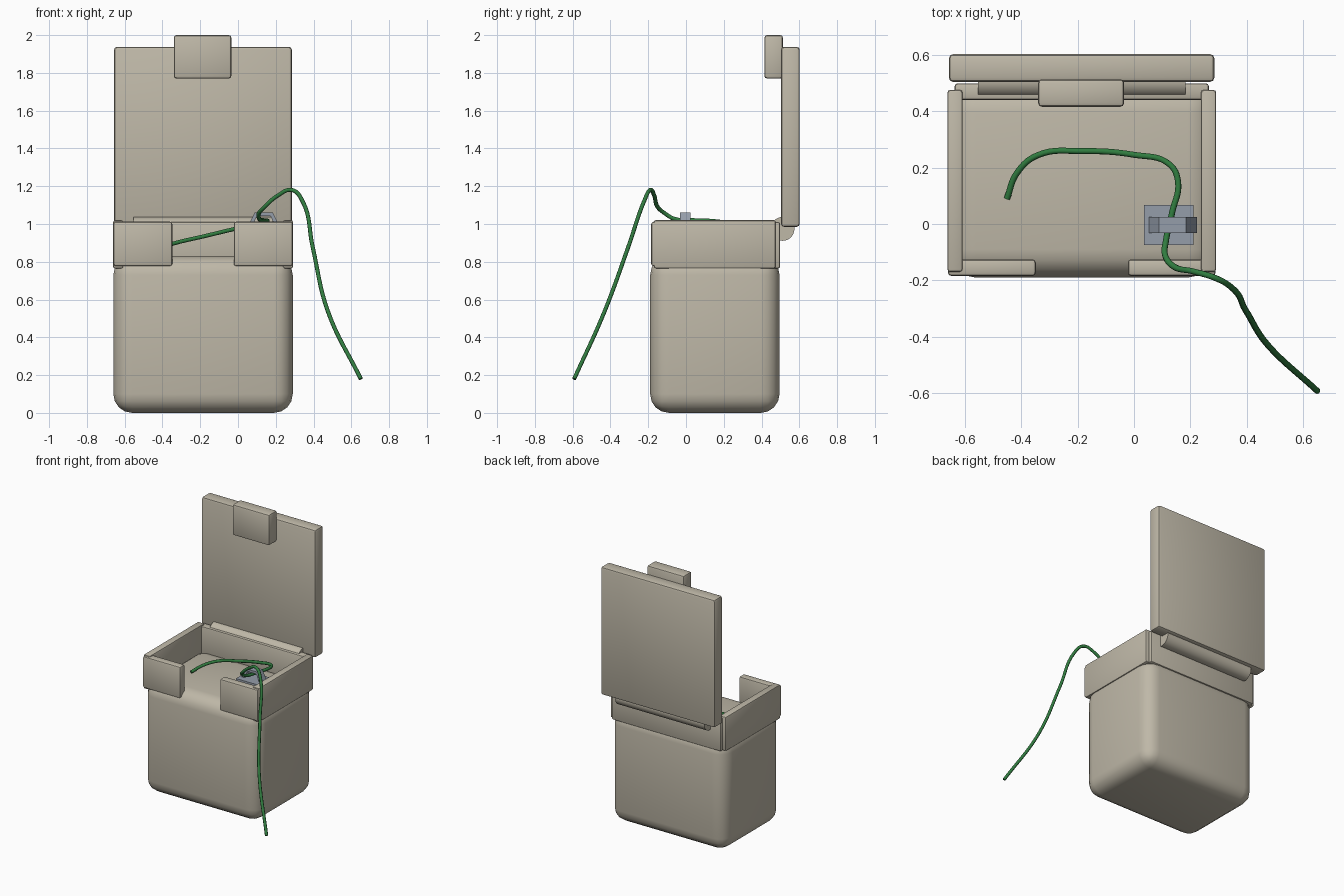
import bpy, bmesh
from math import radians, pi
from mathutils import Matrix

if "Cube" in bpy.data.objects:
    bpy.data.objects.remove(bpy.data.objects["Cube"])


def material(name, rgb):
    m = bpy.data.materials.new(name)
    m.diffuse_color = (*rgb, 1)
    m.use_nodes = True
    m.node_tree.nodes["Principled BSDF"].inputs["Base Color"].default_value = m.diffuse_color
    return m


BEIGE = material("beige", (0.52, 0.48, 0.39))
GREEN = material("green", (0.03, 0.20, 0.05))
STEEL = material("steel", (0.30, 0.34, 0.40))


def finish(name, bm, mat, smooth=True):
    bmesh.ops.recalc_face_normals(bm, faces=bm.faces)
    me = bpy.data.meshes.new(name)
    bm.to_mesh(me)
    bm.free()
    ob = bpy.data.objects.new(name, me)
    bpy.context.collection.objects.link(ob)
    me.materials.append(mat)
    if smooth:
        bpy.ops.object.select_all(action='DESELECT')
        ob.select_set(True)
        bpy.context.view_layer.objects.active = ob
        bpy.ops.object.shade_smooth_by_angle(angle=radians(35))
    return ob


def box(name, x, y, z, bevel=0.0, seg=2, mat=BEIGE):
    """Box from (min, max) ranges with optionally rounded edges."""
    bm = bmesh.new()
    bmesh.ops.create_cube(bm, size=1)
    for v in bm.verts:
        v.co = [r[0] if c < 0 else r[1] for c, r in zip(v.co, (x, y, z))]
    if bevel:
        bmesh.ops.bevel(bm, geom=bm.edges[:], offset=bevel, segments=seg,
                        profile=0.5, affect='EDGES')
    return finish(name, bm, mat, smooth=bool(bevel))


# Rounded body, its top is the tray floor
box("body", (-0.66, 0.29), (-0.19, 0.495), (0, 0.83), 0.1, 4)

# Rim: side walls, back wall and two front blocks mirrored about the body centre
CX = -0.185
for s, side in ((-1, "left"), (1, "right")):
    xs = lambda a, b: tuple(sorted((CX + s * a, CX + s * b)))
    box(f"{side}_wall", xs(0.422, 0.476), (-0.17, 0.475), (0.765, 1.02), 0.01)
    box(f"{side}_front_block", xs(0.163, 0.474), (-0.184, -0.125), (0.777, 1.012), 0.012)
box("back_wall", (-0.635, 0.265), (0.44, 0.498), (0.765, 1.01), 0.01)

# Hinge barrel
bm = bmesh.new()
bmesh.ops.create_cone(bm, cap_ends=True, segments=32, radius1=0.063, radius2=0.063, depth=0.735,
                      matrix=Matrix.Translation((CX, 0.511, 0.974)) @ Matrix.Rotation(pi / 2, 4, 'Y'))
finish("hinge", bm, BEIGE)

# Open lid and latch
box("lid", (-0.656, 0.285), (0.503, 0.602), (0.985, 1.938), 0.016)
box("latch", (-0.34, -0.035), (0.415, 0.513), (1.77, 2.0), 0.014)

# Cable clip: base block and bent strap
box("clip_base", (0.036, 0.21), (-0.075, 0.068), (0.83, 0.99), mat=STEEL)
profile = [(0.05, 0.985), (0.088, 1.06), (0.184, 1.06), (0.223, 0.985),
           (0.198, 0.985), (0.172, 1.043), (0.1, 1.043), (0.075, 0.985)]
bm = bmesh.new()
face = bm.faces.new([bm.verts.new((x, -0.032, z)) for x, z in profile])
ext = bmesh.ops.extrude_face_region(bm, geom=[face])["geom"]
bmesh.ops.translate(bm, vec=(0, 0.056, 0),
                    verts=[g for g in ext if isinstance(g, bmesh.types.BMVert)])
if not face.is_valid or len(bm.faces) < 10:
    bm.faces.new(list(bm.verts)[:8])
finish("clip_strap", bm, STEEL, smooth=False)

# Cable
path = [(-0.45, 0.09, 0.845), (-0.415, 0.18, 0.87), (-0.34, 0.244, 0.897), (-0.18, 0.258, 0.935),
        (0.0, 0.245, 0.978), (0.125, 0.212, 1.005), (0.156, 0.15, 1.015), (0.135, 0.04, 1.02),
        (0.113, -0.06, 1.027), (0.11, -0.11, 1.055), (0.14, -0.15, 1.09), (0.21, -0.168, 1.15),
        (0.285, -0.19, 1.18), (0.342, -0.222, 1.12), (0.395, -0.305, 0.88),
        (0.475, -0.43, 0.54), (0.65, -0.592, 0.18)]
cu = bpy.data.curves.new("cable", 'CURVE')
cu.dimensions = '3D'
cu.bevel_depth = 0.011
cu.bevel_resolution = 2
cu.use_fill_caps = True
cu.resolution_u = 8
sp = cu.splines.new('BEZIER')
sp.bezier_points.add(len(path) - 1)
for p, co in zip(sp.bezier_points, path):
    p.co = co
    p.handle_left_type = p.handle_right_type = 'AUTO'
cu.materials.append(GREEN)
bpy.context.collection.objects.link(bpy.data.objects.new("cable", cu))
